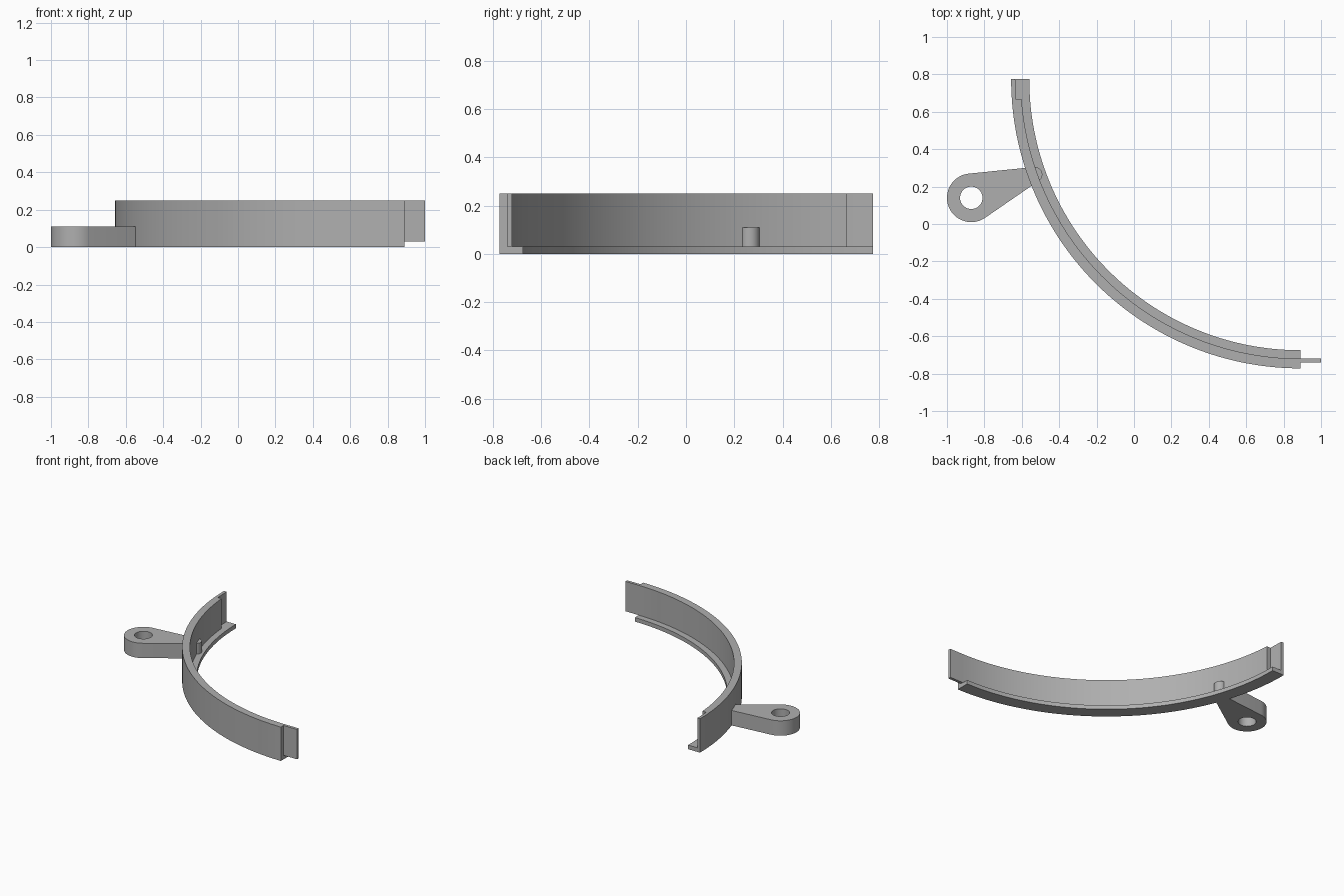
import bpy, bmesh
from math import sin, cos, asin, atan2, hypot, pi, radians

old = bpy.data.objects.get("Cube")
if old:
    bpy.data.objects.remove(old, do_unlink=True)

grey = bpy.data.materials.new("plain grey")
grey.use_nodes = True
colour = (0.43, 0.43, 0.43, 1)
grey.diffuse_color = colour
grey.node_tree.nodes["Principled BSDF"].inputs["Base Color"].default_value = colour


def finish(bm, name):
    bmesh.ops.recalc_face_normals(bm, faces=bm.faces)
    mesh = bpy.data.meshes.new(name)
    bm.to_mesh(mesh)
    bm.free()
    mesh.materials.append(grey)
    obj = bpy.data.objects.new(name, mesh)
    bpy.context.collection.objects.link(obj)
    bpy.ops.object.select_all(action='DESELECT')
    obj.select_set(True)
    bpy.context.view_layer.objects.active = obj
    bpy.ops.object.shade_smooth_by_angle(angle=radians(30))
    return obj


# Curved rail: quarter ring of polar cells, with an inner ledge and an end pocket
CX, CY = 0.89, 0.775
radii = [1.45, 1.495, 1.525, 1.547]
levels = [0, 0.03, 0.25]
SEGMENTS = 64
pocket_end = pi + asin(0.108 / 1.51)
angles = [pi, (pi + pocket_end) / 2]
angles += [pocket_end + (1.5 * pi - pocket_end) * i / SEGMENTS for i in range(SEGMENTS + 1)]


def filled(i, j, k):
    if not (0 <= i < len(angles) - 1 and 0 <= j < 3 and 0 <= k < 2):
        return False
    ledge, outer_skin, inner_skin = k == 0, j == 2, j == 1 and i >= 2
    return ledge or outer_skin or inner_skin


bm = bmesh.new()
points = {}


def corner(key):
    if key not in points:
        i, j, k = key
        r, a = radii[j], angles[i]
        points[key] = bm.verts.new((CX + r * cos(a), CY + r * sin(a), levels[k]))
    return points[key]


for i in range(len(angles) - 1):
    for j in range(3):
        for k in range(2):
            if not filled(i, j, k):
                continue
            cell = (i, j, k)
            for axis in range(3):
                for side in (0, 1):
                    near = list(cell)
                    near[axis] += 2 * side - 1
                    if filled(*near):
                        continue
                    u, v = [n for n in range(3) if n != axis]
                    loop = []
                    for du, dv in ((0, 0), (1, 0), (1, 1), (0, 1)):
                        key = list(cell)
                        key[axis] += side
                        key[u] += du
                        key[v] += dv
                        loop.append(corner(tuple(key)))
                    bm.faces.new(loop)
finish(bm, "curved_rail")

# Joining tongue at the front end of the rail
bm = bmesh.new()
bmesh.ops.create_cube(bm, size=1)
bmesh.ops.scale(bm, vec=(0.11, 0.021, 0.22), verts=bm.verts)
bmesh.ops.translate(bm, vec=(0.945, -0.7305, 0.14), verts=bm.verts)
finish(bm, "joining_tongue")

# Tapered mounting arm with a screw hole
BIG, TIP = (-0.87, 0.14, 0.13), (-0.53, 0.265, 0.04)
dx, dy = TIP[0] - BIG[0], TIP[1] - BIG[1]
heading = atan2(dy, dx)
spread = pi / 2 - asin((BIG[2] - TIP[2]) / hypot(dx, dy))


def arc(circle, start, end, steps):
    x, y, r = circle
    turn = [start + (end - start) * n / steps for n in range(steps + 1)]
    return [(x + r * cos(a), y + r * sin(a)) for a in turn]


outline = arc(TIP, heading - spread, heading + spread, 16)
outline += arc(BIG, heading + spread, heading + 2 * pi - spread, 40)
hole = arc((BIG[0], BIG[1], 0.06), 0, 2 * pi, 40)[:-1]

bm = bmesh.new()
edges = []
for ring in (outline, hole):
    verts = [bm.verts.new((x, y, 0)) for x, y in ring]
    edges += [bm.edges.new((verts[n - 1], verts[n])) for n in range(len(verts))]
bmesh.ops.triangle_fill(bm, edges=edges, use_beauty=True)
grown = bmesh.ops.extrude_face_region(bm, geom=bm.faces[:], use_keep_orig=True)
top = [g for g in grown["geom"] if isinstance(g, bmesh.types.BMVert)]
bmesh.ops.translate(bm, vec=(0, 0, 0.11), verts=top)
finish(bm, "mounting_arm")
